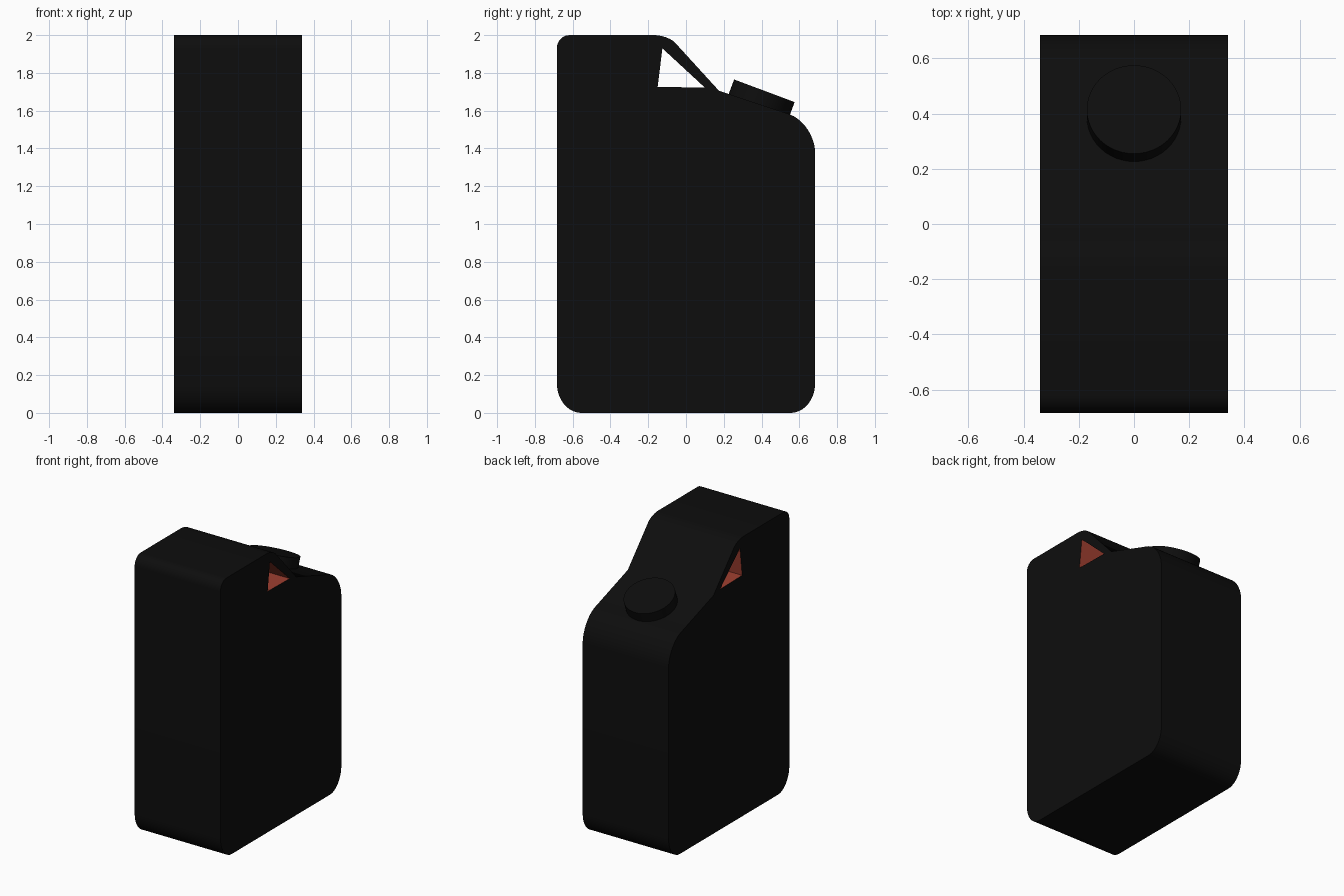
import bpy, bmesh, math
from mathutils import Vector

if "Cube" in bpy.data.objects:
    bpy.data.objects.remove(bpy.data.objects["Cube"])


def material(name, rgb):
    m = bpy.data.materials.new(name)
    m.diffuse_color = (*rgb, 1)
    m.use_nodes = True
    m.node_tree.nodes["Principled BSDF"].inputs["Base Color"].default_value = m.diffuse_color
    return m


BLACK = material("black_plastic", (0.004, 0.004, 0.004))
RED = material("red_lining", (0.35, 0.05, 0.03))


def corner(a, p, b, n=10):
    """Rounded corner from a to b around the sharp corner p."""
    a, p, b = Vector(a), Vector(p), Vector(b)
    c = a + b - p
    return [c + (p - b) * math.cos(t) + (p - a) * math.sin(t)
            for t in (math.pi / 2 * i / n for i in range(n + 1))]


def prism(name, profile, half_width, index):
    """Extrude a y-z profile along x."""
    bm = bmesh.new()
    face = bm.faces.new([bm.verts.new((-half_width, y, z)) for y, z in profile])
    ext = bmesh.ops.extrude_face_region(bm, geom=[face])
    verts = [v for v in ext["geom"] if isinstance(v, bmesh.types.BMVert)]
    bmesh.ops.translate(bm, verts=verts, vec=(2 * half_width, 0, 0))
    if not any(face in e.link_faces for e in bm.edges if len(e.link_faces) > 1):
        bm.faces.new([bm.verts.new((-half_width, y, z)) for y, z in profile])
        bmesh.ops.remove_doubles(bm, verts=bm.verts, dist=1e-5)
    bmesh.ops.recalc_face_normals(bm, faces=bm.faces)
    for f in bm.faces:
        f.material_index = index
    mesh = bpy.data.meshes.new(name)
    bm.to_mesh(mesh)
    bm.free()
    mesh.materials.append(BLACK)
    mesh.materials.append(RED)
    ob = bpy.data.objects.new(name, mesh)
    bpy.context.collection.objects.link(ob)
    return ob


def smooth(ob):
    bpy.ops.object.select_all(action='DESELECT')
    ob.select_set(True)
    bpy.context.view_layer.objects.active = ob
    bpy.ops.object.shade_smooth_by_angle(angle=math.radians(30))


# Canister body
H = 0.684
profile = (corner((-H, 0.16), (-H, 0), (-0.555, 0))
           + corner((0.555, 0), (H, 0), (H, 0.16))
           + corner((H, 1.375), (H, 1.53), (0.55, 1.58))
           + [Vector((0.174, 1.706))]
           + corner((-0.058, 1.96), (-0.096, 2), (-0.167, 2), 6)
           + corner((-0.617, 2), (-H, 2), (-H, 1.93), 6))
body = prism("canister_body", profile, 0.34, 0)

# Triangular handle opening with red walls
cutter = prism("handle_cutter", [(-0.15, 1.726), (0.1, 1.722), (-0.125, 1.93)], 0.5, 1)
cutter.hide_render = True
cut = body.modifiers.new("handle_opening", 'BOOLEAN')
cut.operation = 'DIFFERENCE'
cut.solver = 'EXACT'
cut.object = cutter
bpy.context.view_layer.objects.active = body
bpy.ops.object.modifier_apply(modifier=cut.name)
bpy.data.objects.remove(cutter)
smooth(body)

# Tilted filler cap
bpy.ops.mesh.primitive_cylinder_add(vertices=48, radius=0.171, depth=0.12,
                                    location=(0, 0.394, 1.649),
                                    rotation=(math.radians(-20.5), 0, 0))
cap = bpy.context.object
cap.name = "filler_cap"
cap.data.materials.append(BLACK)
smooth(cap)
